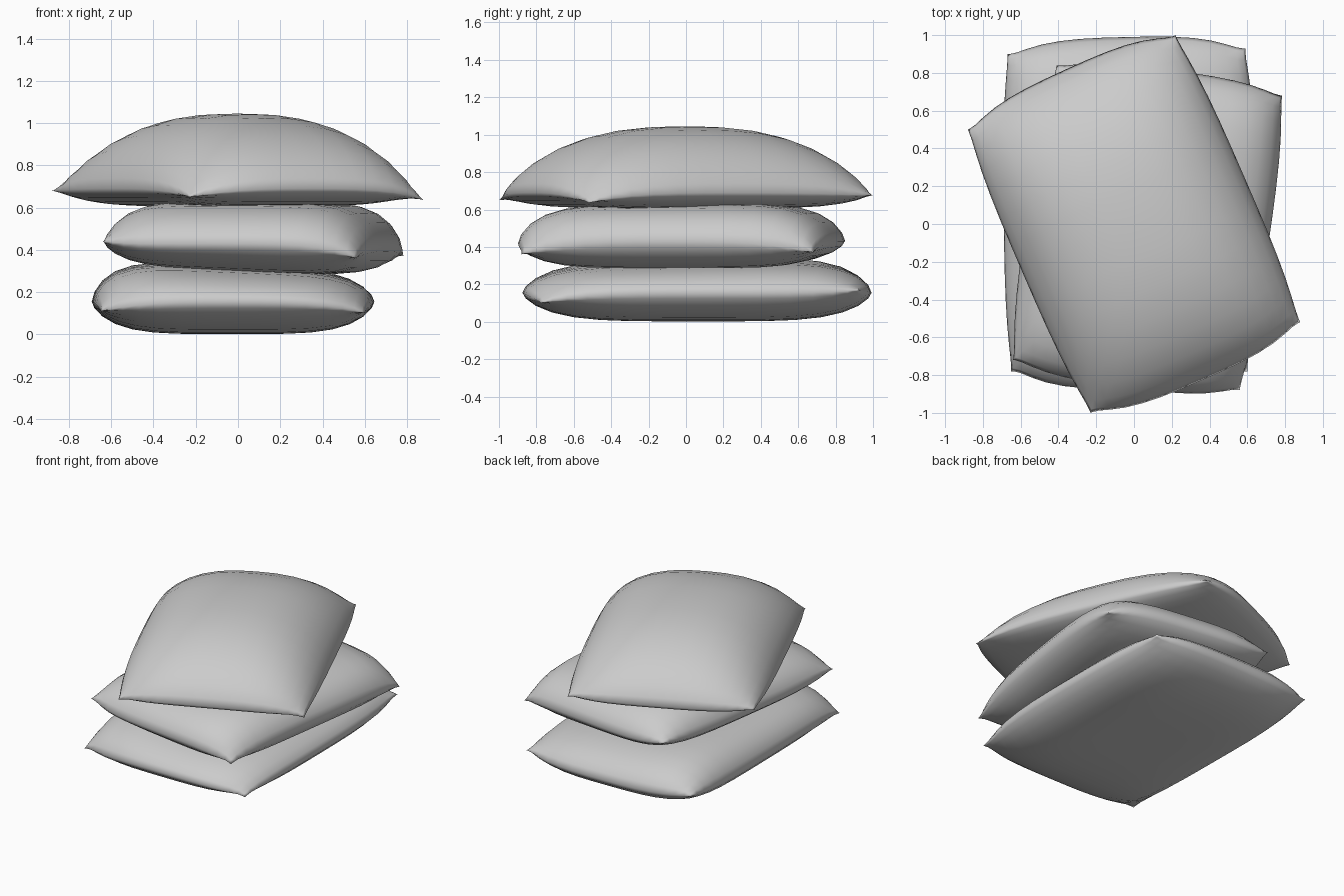
import bpy, bmesh, math
from mathutils import Vector

if "Cube" in bpy.data.objects:
    bpy.data.objects.remove(bpy.data.objects["Cube"])

N = 16  # cells per side


def full(u, v, p, q):
    """Stuffed profile: 1 in the middle, 0 along the seam, pinched at corners."""
    return max(0, (1 - abs(u) ** p) * (1 - abs(v) ** p)) ** q


def swell(v):
    """Outward bow of a seam edge, drawn in just before the corner ears."""
    a = abs(v)
    return 1 - a ** 3 - 0.5 * a ** 8 * (1 - a ** 8)


def sack(name, corners, side, end, seam, top, bottom, p_top, p_bot):
    """corners: front-left, front-right, back-right, back-left.
    side, end: bow of (left, right) and (front, back) edges.
    seam: height at mid edges; top/bottom: (height, slope in u, slope in v).
    p_top, p_bot: (flatness, edge roundness)."""
    c = [Vector(k) for k in corners]
    ax_u = ((c[1] + c[2]) - (c[0] + c[3])).normalized()
    ax_v = ((c[2] + c[3]) - (c[0] + c[1])).normalized()
    bm = bmesh.new()

    def point(i, j, upper):
        u = math.sin(math.pi / 2 * (2 * i / N - 1))
        v = math.sin(math.pi / 2 * (2 * j / N - 1))
        q = ((c[0] * (1 - u) + c[1] * (1 + u)) * (1 - v)
             + (c[3] * (1 - u) + c[2] * (1 + u)) * (1 + v)) / 4
        corner_z = q.z
        q = q + ax_u * (u * side[u > 0] * swell(v)) + ax_v * (v * end[v > 0] * swell(u))
        k = abs(u * v) ** 3
        base = seam + (corner_z - seam) * k
        h, su, sv = top if upper else bottom
        goal = h + su * u + sv * v
        q.z = base + (goal - base) * full(u, v, *(p_top if upper else p_bot))
        return q

    up, low = {}, {}
    for i in range(N + 1):
        for j in range(N + 1):
            up[i, j] = bm.verts.new(point(i, j, True))
            rim = i in (0, N) or j in (0, N)
            low[i, j] = up[i, j] if rim else bm.verts.new(point(i, j, False))
    for i in range(N):
        for j in range(N):
            ring = [(i, j), (i + 1, j), (i + 1, j + 1), (i, j + 1)]
            bm.faces.new([up[r] for r in ring])
            bm.faces.new([low[r] for r in reversed(ring)])
    for f in bm.faces:
        f.smooth = True
    me = bpy.data.meshes.new(name)
    bm.to_mesh(me)
    bm.free()
    ob = bpy.data.objects.new(name, me)
    bpy.context.collection.objects.link(ob)
    return ob


# Flat bottom sack
sack("bottom_sack",
     [(-.65, -.78, .11), (.60, -.78, .10), (.59, .93, .17), (-.67, .90, .17)],
     (.03, .05), (.095, .075), .155, (.322, -.03, .017), (0.002, 0, 0), (5, .62), (4.5, .65))

# Middle sack, turned slightly and tilted
sack("middle_sack",
     [(-.64, -.72, .44), (.56, -.88, .36), (.785, .68, .37), (-.41, .84, .45)],
     (.04, .04), (.065, .055), .43, (.632, -.005, .005), (.297, -.028, 0), (5, .62), (5, .62))

# Domed top sack, turned the other way
sack("top_sack",
     [(-.23, -1.0, .65), (.88, -.52, .635), (.22, 1.0, .675), (-.88, .50, .68)],
     (.035, .035), (.075, .075), .69, (1.045, 0, 0), (.605, 0, 0), (2.5, .64), (5, .6))
